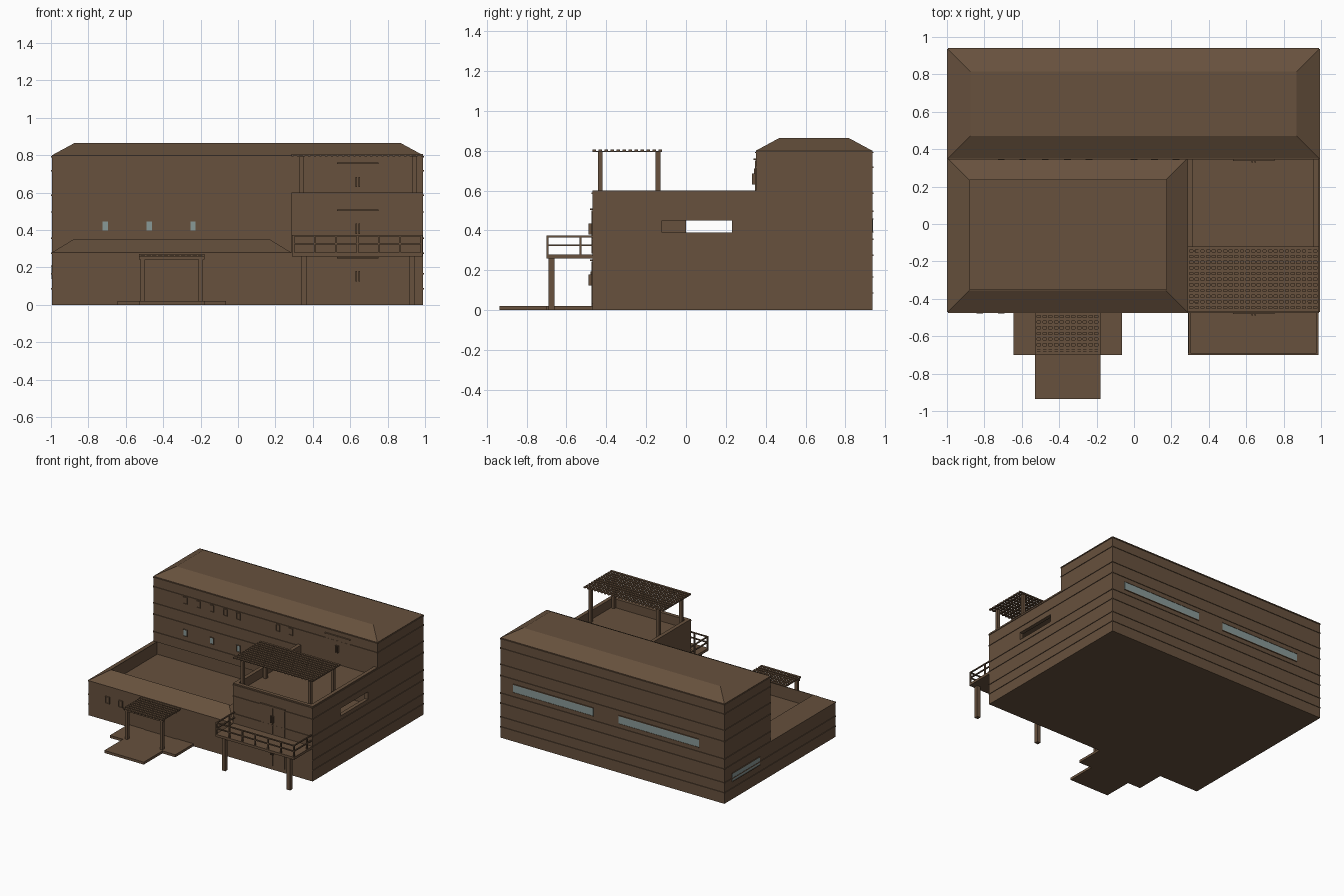
import bpy, bmesh

if "Cube" in bpy.data.objects:
    bpy.data.objects.remove(bpy.data.objects["Cube"])


def mat(name, c):
    m = bpy.data.materials.new(name)
    m.diffuse_color = (*c, 1)
    m.use_nodes = True
    m.node_tree.nodes["Principled BSDF"].inputs["Base Color"].default_value = m.diffuse_color
    return m


BROWN = mat("brown_plaster", (0.135, 0.082, 0.047))
GLASS = mat("grey_glass", (0.25, 0.32, 0.31))


def finish(name, bm, m):
    bmesh.ops.recalc_face_normals(bm, faces=bm.faces)
    me = bpy.data.meshes.new(name)
    bm.to_mesh(me)
    bm.free()
    me.materials.append(m)
    ob = bpy.data.objects.new(name, me)
    bpy.context.collection.objects.link(ob)
    return ob


def add_box(bm, x0, x1, y0, y1, z0, z1, inset=0):
    # box whose top can be drawn in, for hip roofs
    lo = [bm.verts.new((x, y, z0)) for x, y in ((x0, y0), (x1, y0), (x1, y1), (x0, y1))]
    i = inset
    hi = [bm.verts.new((x, y, z1)) for x, y in
          ((x0 + i, y0 + i), (x1 - i, y0 + i), (x1 - i, y1 - i), (x0 + i, y1 - i))]
    bm.faces.new(lo[::-1])
    bm.faces.new(hi)
    for k in range(4):
        j = (k + 1) % 4
        bm.faces.new((lo[k], lo[j], hi[j], hi[k]))


def boxes(name, items, m=BROWN):
    bm = bmesh.new()
    for b in items:
        add_box(bm, *b)
    return finish(name, bm, m)


def cut(ob, *holes):
    for h in holes:
        c = boxes("cutter", [h])
        c.hide_render = True
        md = ob.modifiers.new("cut", 'BOOLEAN')
        md.operation = 'DIFFERENCE'
        md.solver = 'EXACT'
        md.object = c
        bpy.context.view_layer.objects.active = ob
        bpy.ops.object.modifier_apply(modifier=md.name)
        bpy.data.objects.remove(c)


XL, XR, YF, YM, YB = -0.995, 0.99, -0.47, 0.35, 0.935

# main rear block and its hip roof
boxes("rear_block", [(XL, XR, YM, YB, 0, 0.80)])
boxes("rear_roof", [(XL, XR, YM, YB, 0.80, 0.865, 0.12)])

# low front wing with sloped parapet around a sunken deck
wing = boxes("front_wing", [(XL, 0.285, YF, YM, 0, 0.28)])
cut(wing, (-0.88, 0.175, -0.35, 0.235, 0.25, 0.5))
rim = boxes("front_wing_roof", [(XL, 0.285, YF, YM, 0.28, 0.35, 0.115)])
cut(rim, (-0.88, 0.175, -0.35, 0.235, 0.2, 0.5))

# right wing: hollow room with side openings and roof terrace
right = boxes("right_wing", [(0.285, XR, YF, YM, 0, 0.60)])
cut(right,
    (0.315, 0.96, -0.44, 0.36, 0.53, 0.7),
    (0.315, 0.96, -0.44, 0.32, 0.30, 0.50),
    (0.90, 1.10, -0.12, 0.23, 0.39, 0.45),
    (0.20, 0.40, 0.0, 0.32, 0.39, 0.45))

# thin string courses round the walls
belts = []
e, h = 0.005, 0.007
for z in (0.09, 0.17, 0.28, 0.36, 0.50, 0.59, 0.72, 0.795):
    belts.append((XL, XR, YB, YB + e, z - h, z))
    yr = YF if z < 0.6 else YM
    yl = YF if z < 0.29 else YM
    belts.append((XR, XR + e, yr, YB, z - h, z))
    belts.append((XL - e, XL, yl, YB, z - h, z))
    if z > 0.29:
        belts.append((XL, 0.285 if z < 0.6 else XR, YM - e, YM, z - h, z))
    if z == 0.28:
        belts.append((XL, 0.285, YF - e, YF, z - h, z))
    if 0.29 < z < 0.6:
        belts.append((0.285, XR, YF - e, YF, z - h, z))
boxes("string_courses", belts)


# small front windows: raised frames and panes
def window(name, x, y, z0, z1, glass):
    w, t = 0.018, 0.004
    boxes(name + "_frame", [(x - w, x + w, y - 0.008, y, z, z + t) for z in (z0, z1 - t)] +
          [(a, a + t, y - 0.008, y, z0, z1) for a in (x - w, x + w - t)])
    boxes(name + "_pane", [(x - w, x + w, y - 0.003, y, z0, z1)], GLASS if glass else BROWN)


for x in (-0.71, -0.595, -0.475, -0.355, -0.24, 0.11, 0.225):
    window("upper_window", x, YM, 0.655, 0.71, False)
for x in (-0.71, -0.475, -0.24, 0.0):
    window("middle_window", x, YM, 0.395, 0.45, x < -0.1)
for x in (-0.825, -0.71):
    window("lower_window", x, YF, 0.14, 0.195, False)

# long strip windows at the back and on the left
for x0, x1 in ((0.165, 0.875), (-0.77, -0.06)):
    boxes("back_strip_window", [(x0, x1, YB, YB + 0.003, 0.395, 0.455)], GLASS)
    boxes("back_strip_frame", [(x0, x1, YB, YB + 0.006, z, z + 0.005) for z in (0.39, 0.455)])
boxes("left_strip_window", [(XL - 0.003, XL, 0.49, 0.84, 0.145, 0.205)], GLASS)
boxes("left_strip_frame", [(XL - 0.006, XL, 0.49, 0.84, z, z + 0.005) for z in (0.14, 0.205)])

# double doors with heads and handles on each floor
for y, z in ((YF, 0.03), (YF, 0.285), (YM, 0.535)):
    boxes("double_door", [(0.535, 0.638, y - 0.004, y, z, z + 0.215),
                          (0.642, 0.745, y - 0.004, y, z, z + 0.215)])
    boxes("door_head", [(0.53, 0.75, y - 0.012, y, z + 0.218, z + 0.225)])
    boxes("door_handles", [(x, x + 0.007, y - 0.02, y - 0.004, z + 0.095, z + 0.15)
                           for x in (0.628, 0.645)])

# entrance platform, step and door
boxes("entrance_platform", [(-0.645, -0.065, -0.70, YF, 0, 0.02)])
boxes("entrance_path", [(-0.53, -0.18, -0.935, -0.70, 0, 0.02)])
boxes("entrance_door", [(-0.50, -0.357, YF - 0.005, YF, 0.02, 0.23),
                        (-0.353, -0.21, YF - 0.005, YF, 0.02, 0.23)])


# slatted pergola tops
def lattice(name, x0, x1, y0, y1, z):
    ny, nx = round((y1 - y0) / 0.031), round((x1 - x0) / 0.031)
    sy, sx = (y1 - y0 - 0.018) / ny, (x1 - x0 - 0.012) / nx
    boxes(name, [(x0, x1, y0 + i * sy, y0 + i * sy + 0.018, z, z + 0.006) for i in range(ny + 1)] +
          [(x0 + i * sx, x0 + i * sx + 0.012, y0, y1, z - 0.006, z) for i in range(nx + 1)])


def posts(name, xs, ys, z0, z1, r):
    boxes(name, [(x - r, x + r, y - r, y + r, z0, z1) for x in xs for y in ys])


lattice("entrance_pergola_top", -0.53, -0.18, -0.70, YF, 0.265)
posts("entrance_pergola_posts", (-0.51, -0.20), (-0.675,), 0.02, 0.26, 0.012)
boxes("entrance_pergola_beam", [(-0.53, -0.18, -0.685, -0.665, 0.243, 0.259)])
lattice("terrace_pergola_top", 0.285, XR, YF, -0.12, 0.80)
posts("terrace_pergola_posts", (0.342, 0.942), (-0.43, -0.14), 0.53, 0.795, 0.012)

# balcony with legs and railing
X0, X1, Y0 = 0.29, 0.987, -0.70
boxes("balcony_slab", [(X0, X1, Y0, YF, 0.26, 0.28)])
posts("balcony_legs", (0.355, 0.93), (-0.675,), 0, 0.26, 0.015)
xs = [X0 + 0.006 + i * (X1 - X0 - 0.012) / 6 for i in range(7)]
posts("balcony_rail_posts", xs, (Y0 + 0.006,), 0.28, 0.37, 0.005)
posts("balcony_side_posts", (xs[0], xs[-1]), (-0.53,), 0.28, 0.37, 0.005)
rails = []
for z in (0.322, 0.366):
    rails.append((X0, X1, Y0, Y0 + 0.01, z, z + 0.008))
    rails += [(x - 0.005, x + 0.005, Y0, YF, z, z + 0.008) for x in (xs[0], xs[-1])]
boxes("balcony_rails", rails)
